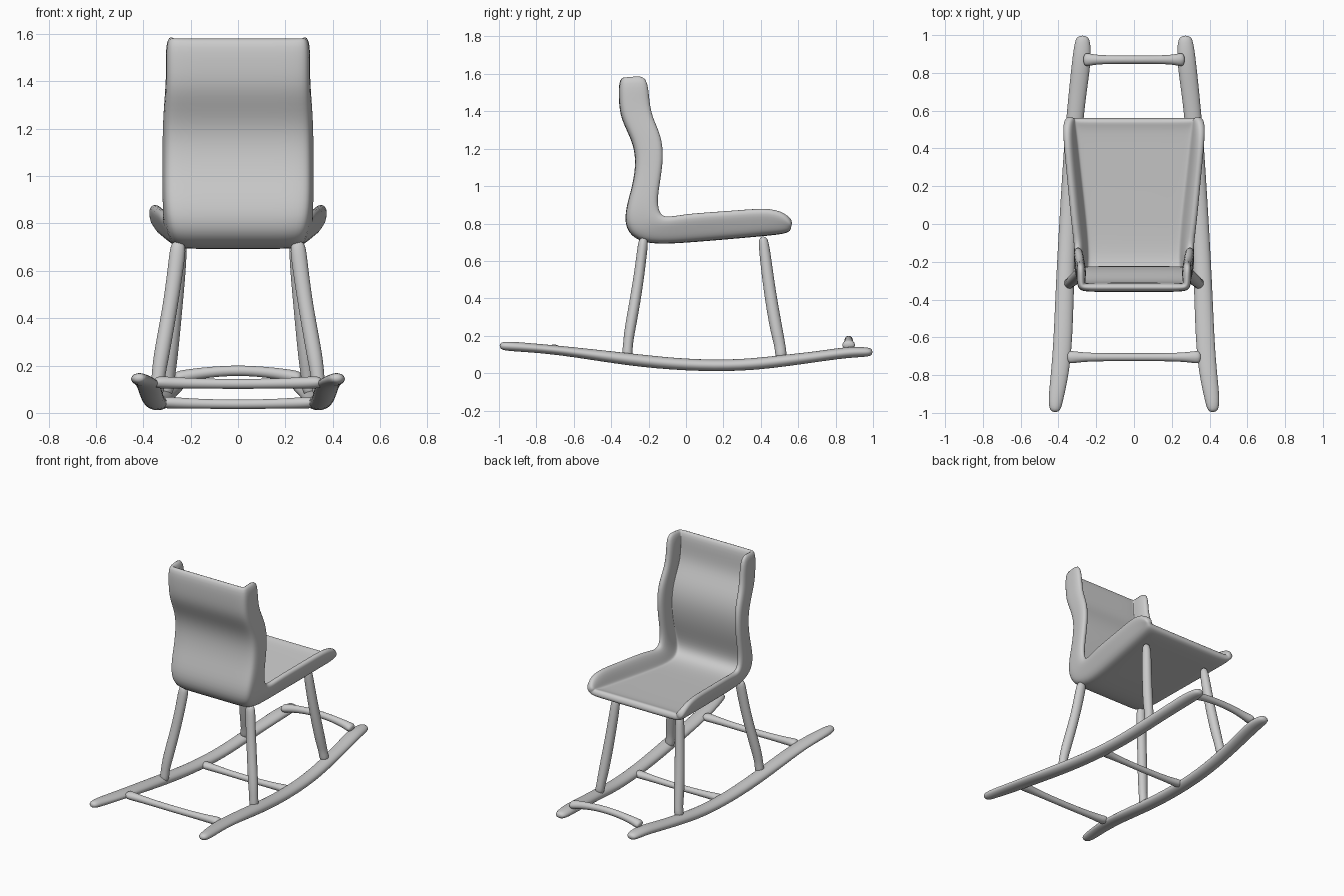
import bpy, bmesh, math
from mathutils import Vector

if "Cube" in bpy.data.objects:
    bpy.data.objects.remove(bpy.data.objects["Cube"])


def finish(name, bm, mirror=False, thickness=0, levels=2):
    bmesh.ops.recalc_face_normals(bm, faces=bm.faces)
    me = bpy.data.meshes.new(name)
    bm.to_mesh(me)
    bm.free()
    me.shade_smooth()
    ob = bpy.data.objects.new(name, me)
    bpy.context.collection.objects.link(ob)
    if thickness:
        m = ob.modifiers.new("Thickness", 'SOLIDIFY')
        m.thickness = thickness
        m.offset = -1
    if mirror:
        m = ob.modifiers.new("Mirror", 'MIRROR')
        m.use_mirror_merge = False
    m = ob.modifiers.new("Smooth", 'SUBSURF')
    m.levels = m.render_levels = levels
    return ob


def limb(name, pts, ref, mirror=True, sides=8):
    """Loft oval rings along (x, y, z, side radius, ref radius) points."""
    bm = bmesh.new()
    P = [Vector(p[:3]) for p in pts]
    rings = []
    for i, p in enumerate(pts):
        t = (P[min(i + 1, len(P) - 1)] - P[max(i - 1, 0)]).normalized()
        side = t.cross(Vector(ref)).normalized()
        up = side.cross(t)
        ring = []
        for k in range(sides):
            a = math.tau * k / sides
            # 1.1 makes up for the smoothing shrinkage
            off = side * math.cos(a) * p[3] + up * math.sin(a) * p[4]
            ring.append(bm.verts.new(P[i] + off * 1.1))
        rings.append(ring)
    for a, b in zip(rings, rings[1:]):
        for k in range(sides):
            j = (k + 1) % sides
            bm.faces.new((a[k], a[j], b[j], b[k]))
    bm.faces.new(rings[0])
    bm.faces.new(rings[-1])
    return finish(name, bm, mirror)


# Seat shell stations: outer y, z | rim y, z | half width at base and rim
stations = [
    (-.36, 1.585, -.205, 1.595, .30, .310),
    (-.36, 1.46, -.195, 1.46, .30, .305),
    (-.35, 1.36, -.18, 1.37, .30, .310),
    (-.29, 1.25, -.13, 1.27, .305, .320),
    (-.265, 1.14, -.12, 1.15, .305, .325),
    (-.285, 1.00, -.14, 1.02, .305, .325),
    (-.33, .86, -.155, .92, .305, .325),
    (-.32, .75, -.14, .84, .29, .325),
    (-.22, .685, -.09, .825, .265, .330),
    (0, .697, 0, .845, .28, .345),
    (.25, .718, .25, .86, .31, .367),
    (.44, .735, .46, .88, .33, .388),
    (.53, .745, .545, .83, .335, .385),
    (.57, .765, .565, .785, .33, .365),
]
bm = bmesh.new()
# Cross-section: share of base width, share of the way up the rim
half = [(1, 1), (1, .5), (1, .1), (.88, 0), (.5, 0)]
section = [(-w, f) for w, f in half] + [(0, 0)] + half[::-1]
rows = []
for y, z, ry, rz, wb, wr in stations:
    row = []
    for w, f in section:
        x = w * (wb + (wr - wb) * f)
        row.append(bm.verts.new((x, y + (ry - y) * f, z + (rz - z) * f)))
    rows.append(row)
for a, b in zip(rows, rows[1:]):
    for k in range(len(section) - 1):
        bm.faces.new((a[k], a[k + 1], b[k + 1], b[k]))
shell = finish("seat_shell", bm, thickness=.05)
# Make the thickness grow toward the sitter's side
centre = min(shell.data.polygons, key=lambda f: (f.center - Vector((0, .1, .7))).length)
if centre.normal.z > 0:
    shell.data.flip_normals()

# Legs
limb("rear_leg", [(.25, -.225, .73, .033, .027), (.258, -.235, .65, .034, .027),
                  (.285, -.26, .45, .031, .029), (.328, -.303, .22, .034, .030),
                  (.338, -.312, .14, .026, .024), (.343, -.315, .07, .034, .034)], (0, 1, 0))
limb("front_leg", [(.242, .41, .735, .024, .024), (.245, .42, .66, .030, .030),
                   (.265, .445, .45, .031, .032), (.288, .485, .22, .033, .034),
                   (.295, .505, .14, .026, .028), (.305, .51, .07, .034, .034)], (0, 1, 0))

# Rockers
limb("rocker", [(.42, -1.0, .147, .028, .022), (.415, -.93, .143, .040, .026),
                (.39, -.78, .132, .048, .024), (.375, -.6, .113, .050, .026),
                (.365, -.3, .072, .048, .034), (.350, 0, .042, .046, .031),
                (.332, .3, .040, .046, .031), (.317, .52, .066, .045, .032),
                (.298, .7, .088, .047, .028), (.278, .86, .112, .050, .030),
                (.272, .95, .113, .044, .027), (.272, 1.0, .113, .030, .020)], (0, 0, 1))


# Crossbars flare where they meet the rockers
def crossbar(name, y, half_w, z_end, z_mid, r):
    pts = []
    for f, flare in ((-1, 2), (-.82, 1.2), (-.45, 1), (0, 1), (.45, 1), (.82, 1.2), (1, 2)):
        z = z_mid + (z_end - z_mid) * f * f
        pts.append((f * half_w, y, z, r * flare, r * min(flare, 1.3)))
    limb(name, pts, (0, 0, 1), mirror=False)


crossbar("front_crossbar", .87, .27, .145, .18, .022)
crossbar("middle_crossbar", .08, .33, .045, .036, .02)
crossbar("rear_crossbar", -.705, .36, .130, .122, .021)
